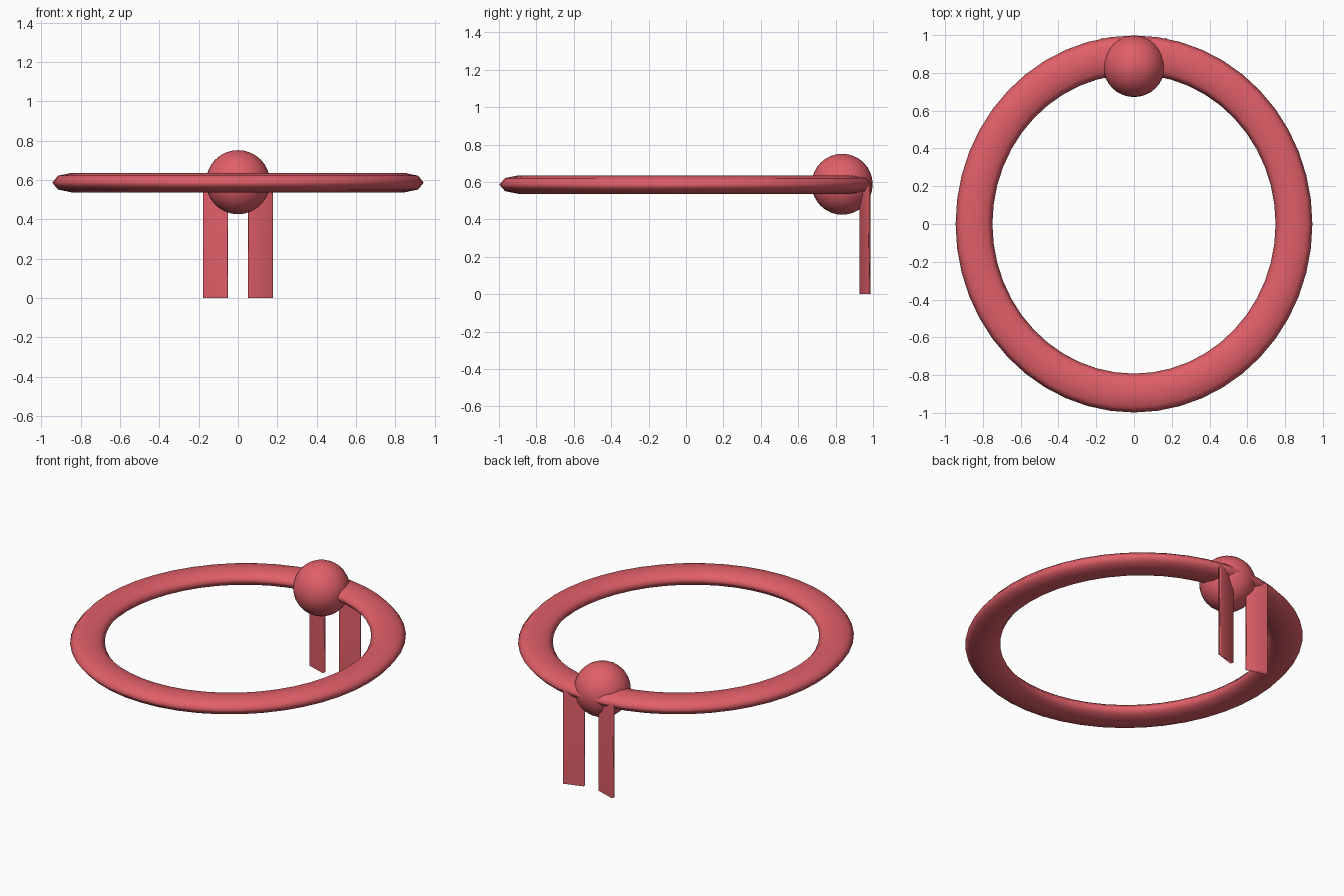
import bpy
import math

cube = bpy.data.objects.get("Cube")
if cube:
    bpy.data.objects.remove(cube, do_unlink=True)

# Single coral red colour
red = bpy.data.materials.new("coral_red")
red.use_nodes = True
red.diffuse_color = (0.75, 0.115, 0.14, 1)
red.node_tree.nodes["Principled BSDF"].inputs["Base Color"].default_value = red.diffuse_color


def finish(name):
    """Name, colour and fully smooth the active part."""
    part = bpy.context.object
    part.name = name
    part.data.materials.append(red)
    bpy.ops.object.shade_smooth()
    return part


# Oval band: flattened ring with an eight-sided section
bpy.ops.mesh.primitive_torus_add(
    major_segments=48, minor_segments=8,
    major_radius=1, minor_radius=0.115, location=(0, 0, 0.586))
band = finish("band")
band.scale = (0.847, 0.895, 0.43)

# Round knot at the back
bpy.ops.mesh.primitive_uv_sphere_add(
    segments=32, ring_count=16, radius=0.163, location=(0, 0.835, 0.588))
finish("knot")

# Two hanging tails, soft-shaded thin slabs turned outwards
TAIL_HEIGHT = 0.585
for name, side in (("left_tail", 1), ("right_tail", -1)):
    bpy.ops.mesh.primitive_cube_add(
        size=1, location=(side * 0.114, 0.956, TAIL_HEIGHT / 2))
    tail = finish(name)
    tail.scale = (0.126, 0.021, TAIL_HEIGHT)
    tail.rotation_euler.z = side * math.radians(18)
